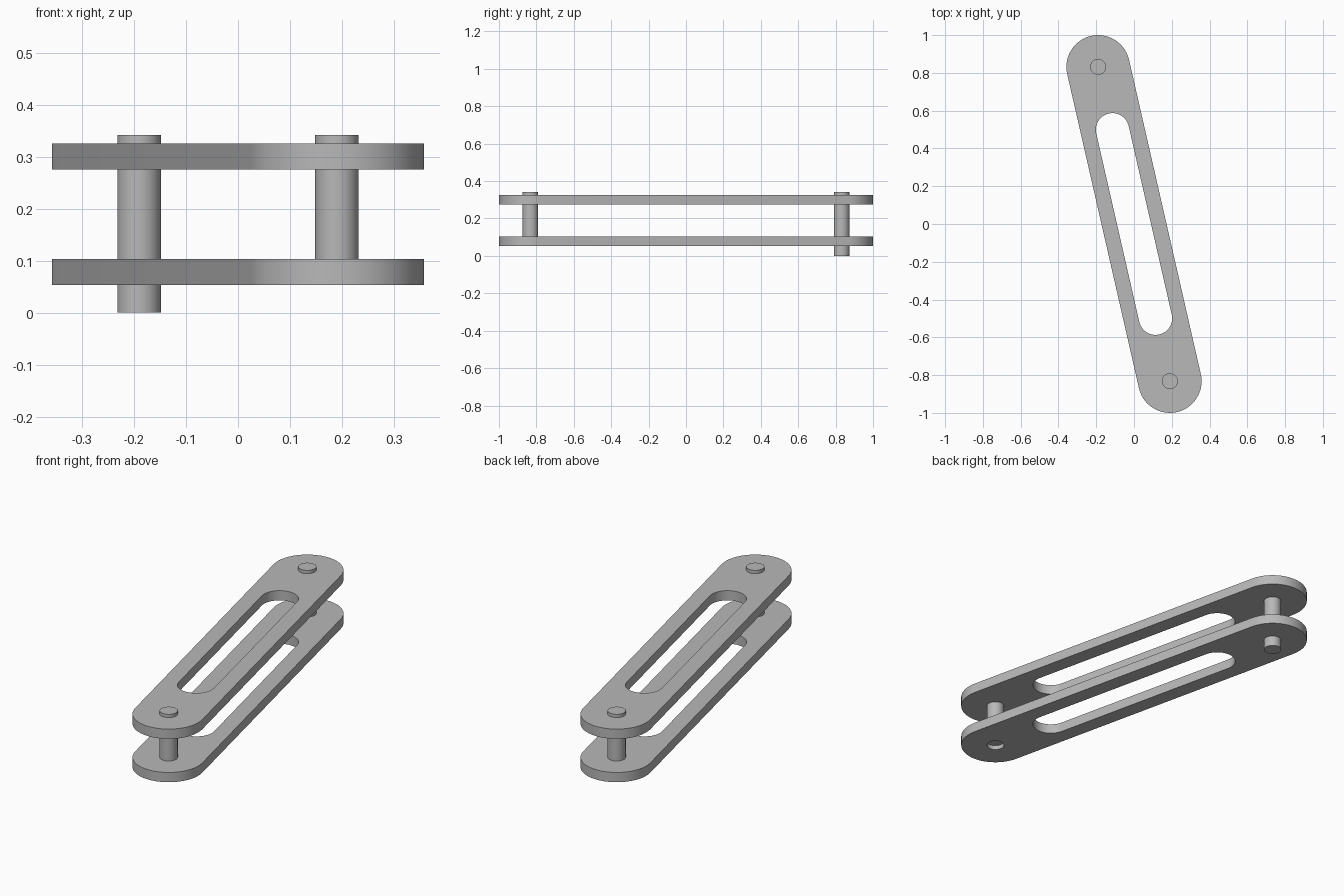
import bpy
import bmesh
from math import pi, cos, sin, atan2
from mathutils import Vector, Matrix

cube = bpy.data.objects.get("Cube")
if cube:
    bpy.data.objects.remove(cube, do_unlink=True)

# Shared grey metal
metal = bpy.data.materials.new("grey metal")
metal.use_nodes = True
grey = (0.48, 0.48, 0.48, 1)
metal.diffuse_color = grey
metal.node_tree.nodes["Principled BSDF"].inputs["Base Color"].default_value = grey

# Layout: both pins lie on one slanted axis through the origin
BACK = Vector((-0.19, 0.832))
FRONT = -BACK
SLOT = 0.6            # slot end centres as a fraction of the pin positions
END_R, SLOT_R, PIN_R = 0.168, 0.088, 0.042
THICK = 0.05
SEGS = 24


def capsule(a, b, r):
    """Outline of a rounded bar running from a to b."""
    d = a - b
    heading = atan2(d.y, d.x)
    points = []
    for centre, start in ((a, heading - pi / 2), (b, heading + pi / 2)):
        for i in range(SEGS + 1):
            t = start + pi * i / SEGS
            points.append(centre + r * Vector((cos(t), sin(t))))
    return points


def circle(c, r):
    n = SEGS * 2
    return [c + r * Vector((cos(2 * pi * i / n), sin(2 * pi * i / n))) for i in range(n)]


def finish(name, bm):
    bmesh.ops.recalc_face_normals(bm, faces=bm.faces)
    mesh = bpy.data.meshes.new(name)
    bm.to_mesh(mesh)
    bm.free()
    mesh.materials.append(metal)
    obj = bpy.data.objects.new(name, mesh)
    bpy.context.collection.objects.link(obj)
    bpy.ops.object.select_all(action='DESELECT')
    obj.select_set(True)
    bpy.context.view_layer.objects.active = obj
    bpy.ops.object.shade_smooth_by_angle(angle=pi / 6)


def link_plate(name, z):
    """Rounded plate with a long slot and two pin holes."""
    bm = bmesh.new()
    outlines = [capsule(BACK, FRONT, END_R),
                capsule(BACK * SLOT, FRONT * SLOT, SLOT_R),
                circle(BACK, PIN_R), circle(FRONT, PIN_R)]
    for points in outlines:
        verts = [bm.verts.new((p.x, p.y, z)) for p in points]
        for i, v in enumerate(verts):
            bm.edges.new((verts[i - 1], v))
    bmesh.ops.triangle_fill(bm, use_beauty=True, edges=bm.edges[:], normal=(0, 0, 1))
    top = bmesh.ops.extrude_face_region(bm, geom=bm.faces[:], use_keep_orig=True)
    moved = [g for g in top["geom"] if isinstance(g, bmesh.types.BMVert)]
    bmesh.ops.translate(bm, vec=(0, 0, THICK), verts=moved)
    finish(name, bm)


def pin(name, c, z0, z1):
    bm = bmesh.new()
    bmesh.ops.create_cone(bm, cap_ends=True, segments=SEGS * 2, radius1=PIN_R,
                          radius2=PIN_R, depth=z1 - z0,
                          matrix=Matrix.Translation((c.x, c.y, (z0 + z1) / 2)))
    finish(name, bm)


# Two stacked plates
link_plate("lower_link_plate", 0.053)
link_plate("upper_link_plate", 0.275)

# The back pin pokes out below; the front pin stops inside the lower plate
pin("back_pin", BACK, 0, 0.342)
pin("front_pin", FRONT, 0.075, 0.342)
